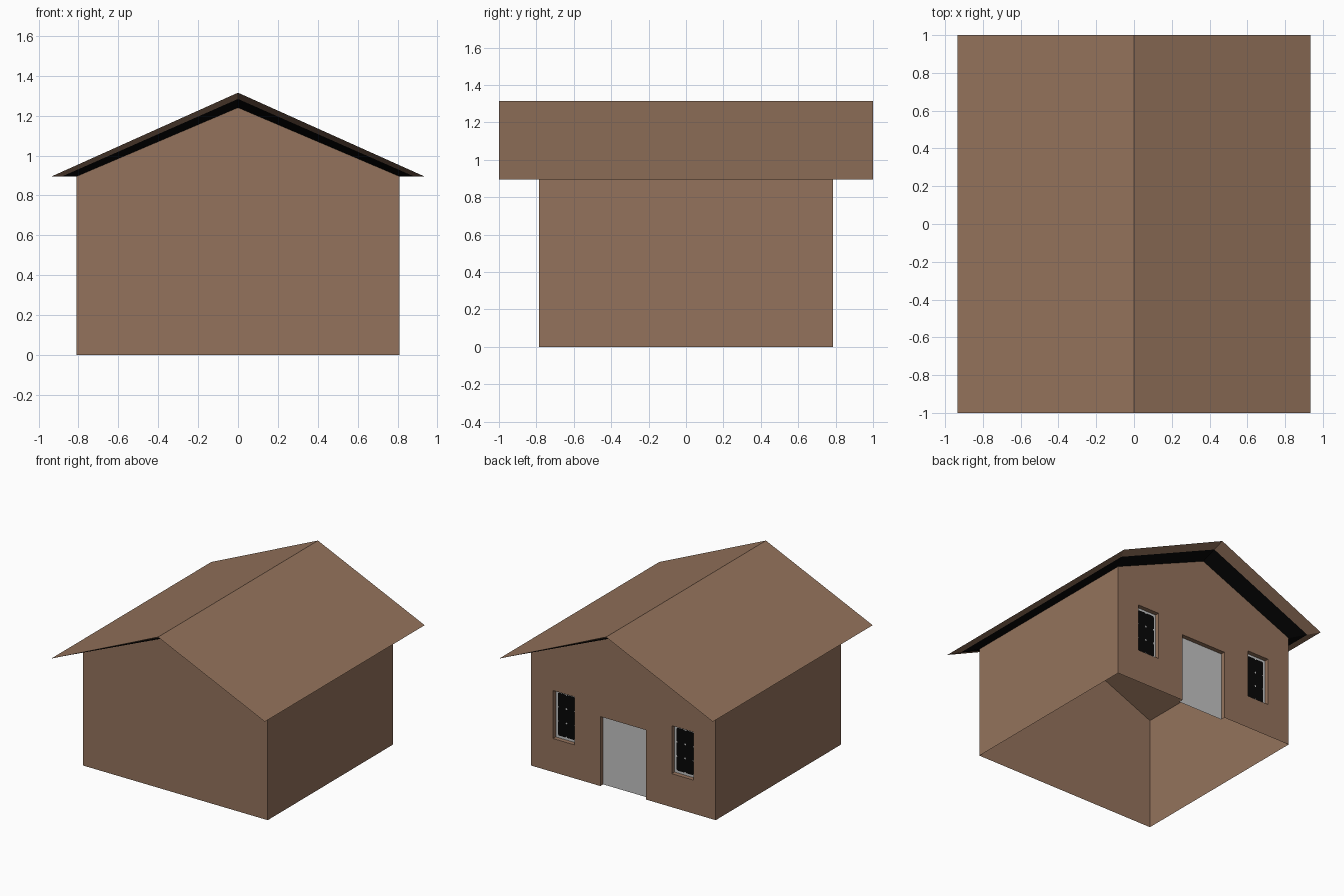
import bpy, bmesh
from mathutils import Vector

if "Cube" in bpy.data.objects:
    bpy.data.objects.remove(bpy.data.objects["Cube"])

def material(name, rgb):
    m = bpy.data.materials.new(name)
    m.diffuse_color = (*rgb, 1)
    m.use_nodes = True
    m.node_tree.nodes["Principled BSDF"].inputs["Base Color"].default_value = m.diffuse_color
    return m

BROWN = material("brown", (0.296, 0.171, 0.107))
GREY = material("light grey", (0.546, 0.546, 0.546))
BLACK = material("black", (0.002, 0.002, 0.002))

def finish(bm, name, mats, fix=True):
    bmesh.ops.remove_doubles(bm, verts=bm.verts, dist=0.0001)
    if fix:
        bmesh.ops.recalc_face_normals(bm, faces=bm.faces)
    mesh = bpy.data.meshes.new(name)
    bm.to_mesh(mesh)
    bm.free()
    for m in mats:
        mesh.materials.append(m)
    ob = bpy.data.objects.new(name, mesh)
    bpy.context.collection.objects.link(ob)
    return ob

def face(bm, pts, mat=0):
    f = bm.faces.new([bm.verts.new(p) for p in pts])
    f.material_index = mat
    return f

def rect(x0, x1, z0, z1):
    return [(x0, z0), (x1, z0), (x1, z1), (x0, z1)]

W, D, EAVE, APEX = 0.81, 0.785, 0.895, 1.24      # walls
RX, RY, RIDGE = 0.935, 1.0, 1.315                # roof
DOOR_X, DOOR_Z = 0.2, 0.55
BACK = D - 0.035                                 # depth of the recesses
windows = [rect(s * 0.52 - 0.095, s * 0.52 + 0.095, 0.265, 0.645) for s in (-1, 1)]
door = [(DOOR_X, 0), (DOOR_X, DOOR_Z), (-DOOR_X, DOOR_Z), (-DOOR_X, 0)]

# Walls: open-bottomed shell, back wall filled around its openings
bm = bmesh.new()
outline = [(W, 0)] + door + [(-W, 0), (-W, EAVE), (0, APEX), (W, EAVE)]
edges = []
for loop in [outline] + windows:
    vs = [bm.verts.new((x, D, z)) for x, z in loop]
    edges += [bm.edges.new((vs[i - 1], vs[i])) for i in range(len(vs))]
bmesh.ops.triangle_fill(bm, edges=edges, use_beauty=True, use_dissolve=False, normal=(0, 1, 0))
face(bm, [(-W, -D, 0), (W, -D, 0), (W, -D, EAVE), (0, -D, APEX), (-W, -D, EAVE)])
for s in (-1, 1):
    face(bm, [(s * W, -D, 0), (s * W, D, 0), (s * W, D, EAVE), (s * W, -D, EAVE)])
# Reveals of the door and windows
for loop, start in [(door, 1)] + [(w, 0) for w in windows]:
    for i in range(start, len(loop)):
        (xa, za), (xb, zb) = loop[i - 1], loop[i]
        face(bm, [(xa, D, za), (xb, D, zb), (xb, BACK, zb), (xa, BACK, za)])
finish(bm, "walls", [BROWN])

# Roof: two slopes, soffit tapering in to the wall tops, inner ceiling
def roof_loop(x, y, eave, top):
    return [Vector(p) for p in ((-x, -y, eave), (0, -y, top), (x, -y, eave),
                                (x, y, eave), (0, y, top), (-x, y, eave))]

bm = bmesh.new()
outer = roof_loop(RX, RY, EAVE, RIDGE)
inner = roof_loop(W, D, EAVE, APEX)
middle = [a.lerp(b, 0.42) for a, b in zip(outer, inner)]
for loop in (outer, inner):
    face(bm, [loop[0], loop[1], loop[4], loop[5]])
    face(bm, [loop[1], loop[2], loop[3], loop[4]])
for a, b, mat in ((outer, middle, 0), (middle, inner, 1)):
    for i in range(6):
        face(bm, [a[i - 1], a[i], b[i], b[i - 1]], mat)
finish(bm, "roof", [BROWN, BLACK])

# Door panel
bm = bmesh.new()
face(bm, [(x, BACK, z) for x, z in reversed(door)][::-1])
finish(bm, "door", [GREY], False)

# Windows: grey frame sheet with six cut-corner dark panes
for name, w in zip(("left_window", "right_window"), windows):
    bm = bmesh.new()
    face(bm, [(x, BACK, z) for x, z in reversed(w)], 0)
    (x0, z0), (x1, z1) = w[0], w[2]
    m, c = 0.02, 0.009
    pw, ph = (x1 - x0 - 2 * m) / 2, (z1 - z0 - 2 * m) / 3
    for i in range(2):
        for j in range(3):
            a, b = x0 + m + i * pw, z0 + m + j * ph
            e, f = a + pw, b + ph
            pane = [(a + c, b), (e - c, b), (e, b + c), (e, f - c),
                    (e - c, f), (a + c, f), (a, f - c), (a, b + c)]
            face(bm, [(x, BACK + 0.004, z) for x, z in reversed(pane)], 1)
    finish(bm, name, [GREY, BLACK], False)
